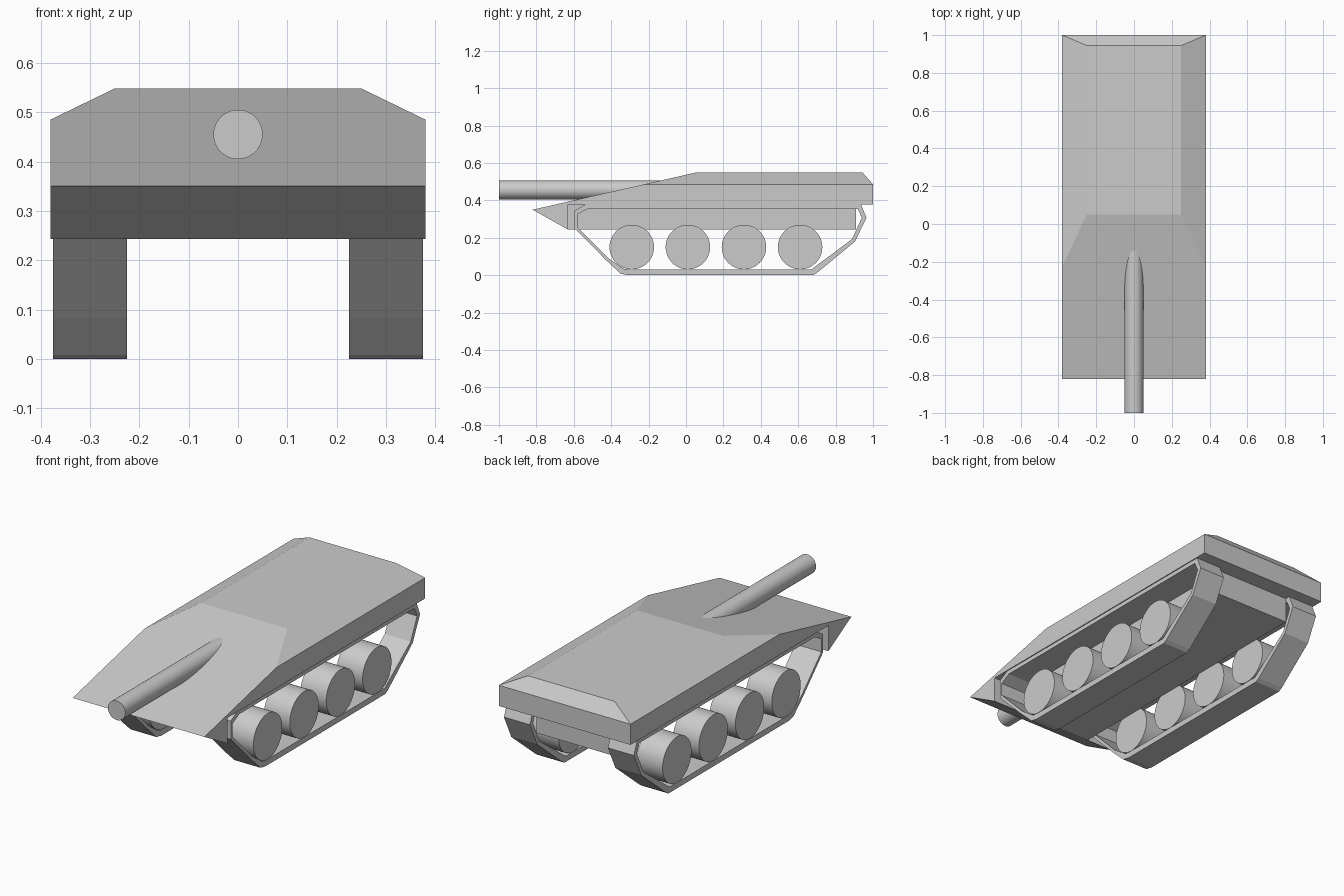
import bpy, bmesh, math

if "Cube" in bpy.data.objects:
    bpy.data.objects.remove(bpy.data.objects["Cube"])


def finish(name, bm):
    bmesh.ops.recalc_face_normals(bm, faces=bm.faces)
    mesh = bpy.data.meshes.new(name)
    bm.to_mesh(mesh)
    bm.free()
    obj = bpy.data.objects.new(name, mesh)
    bpy.context.collection.objects.link(obj)
    return obj


def prism(profile, x0, x1):
    """Extrude a (y, z) side profile along x."""
    bm = bmesh.new()
    face = bm.faces.new([bm.verts.new((x0, y, z)) for y, z in profile])
    ext = bmesh.ops.extrude_face_region(bm, geom=[face], use_keep_orig=True)
    verts = [g for g in ext["geom"] if isinstance(g, bmesh.types.BMVert)]
    bmesh.ops.translate(bm, verts=verts, vec=(x1 - x0, 0, 0))
    bmesh.ops.recalc_face_normals(bm, faces=bm.faces)
    return bm


def track(name, outer, inner, x0, x1):
    """Closed band between two (y, z) loops with equal point counts."""
    bm = bmesh.new()
    rings = [[bm.verts.new((x, y, z)) for y, z in loop]
             for x, loop in ((x0, outer), (x1, outer), (x1, inner), (x0, inner))]
    n = len(outer)
    for r in range(4):
        a, b = rings[r], rings[(r + 1) % 4]
        for i in range(n):
            j = (i + 1) % n
            bm.faces.new((a[i], a[j], b[j], b[i]))
    return finish(name, bm)


def cylinder(name, radius, depth, loc, rot, sides=48):
    bpy.ops.mesh.primitive_cylinder_add(vertices=sides, radius=radius, depth=depth,
                                        location=loc, rotation=rot)
    obj = bpy.context.object
    obj.name = name
    bpy.ops.object.shade_smooth_by_angle(angle=math.radians(30))
    return obj


# Upper hull: side profile with both shoulders sliced off
bm = prism([(-.82, .35), (.05, .548), (.945, .548), (1, .485),
            (1, .377), (-.63, .377), (-.63, .243)], -.38, .38)
for s in (-1, 1):
    cut = bmesh.ops.bisect_plane(bm, geom=bm.verts[:] + bm.edges[:] + bm.faces[:],
                                 plane_co=(s * .25, 0, .548),
                                 plane_no=(s * .063, 0, .13), clear_outer=True)
    bmesh.ops.holes_fill(bm, edges=[e for e in bm.edges if e.is_boundary], sides=0)
finish("upper_hull", bm)

# Lower hull between the tracks
finish("lower_hull", prism([(-.63, .243), (.91, .243), (.91, .377), (-.63, .377)],
                           -.225, .225))

# Gun barrel, sunk into the sloped front
cylinder("gun_barrel", .05, .95, (0, -.525, .455), (math.pi / 2, 0, 0))

# Tracks and road wheels
outer = [(-.535, .38), (-.595, .345), (-.595, .25), (-.43, .083), (-.35, .008),
         (-.31, 0), (.68, 0), (.70, .012), (.904, .18), (.965, .307), (.935, .38)]
inner = [(-.525, .355), (-.58, .325), (-.58, .257), (-.418, .093), (-.335, .035),
         (-.305, .03), (.67, .03), (.678, .036), (.888, .193), (.94, .307), (.918, .355)]
for side, s in (("left", -1), ("right", 1)):
    track(f"{side}_track", outer, inner, s * .225, s * .375)
    for i in range(4):
        cylinder(f"{side}_wheel_{i + 1}", .119, .15,
                 (s * .3, -.29 + .3 * i, .15), (0, math.pi / 2, 0))
